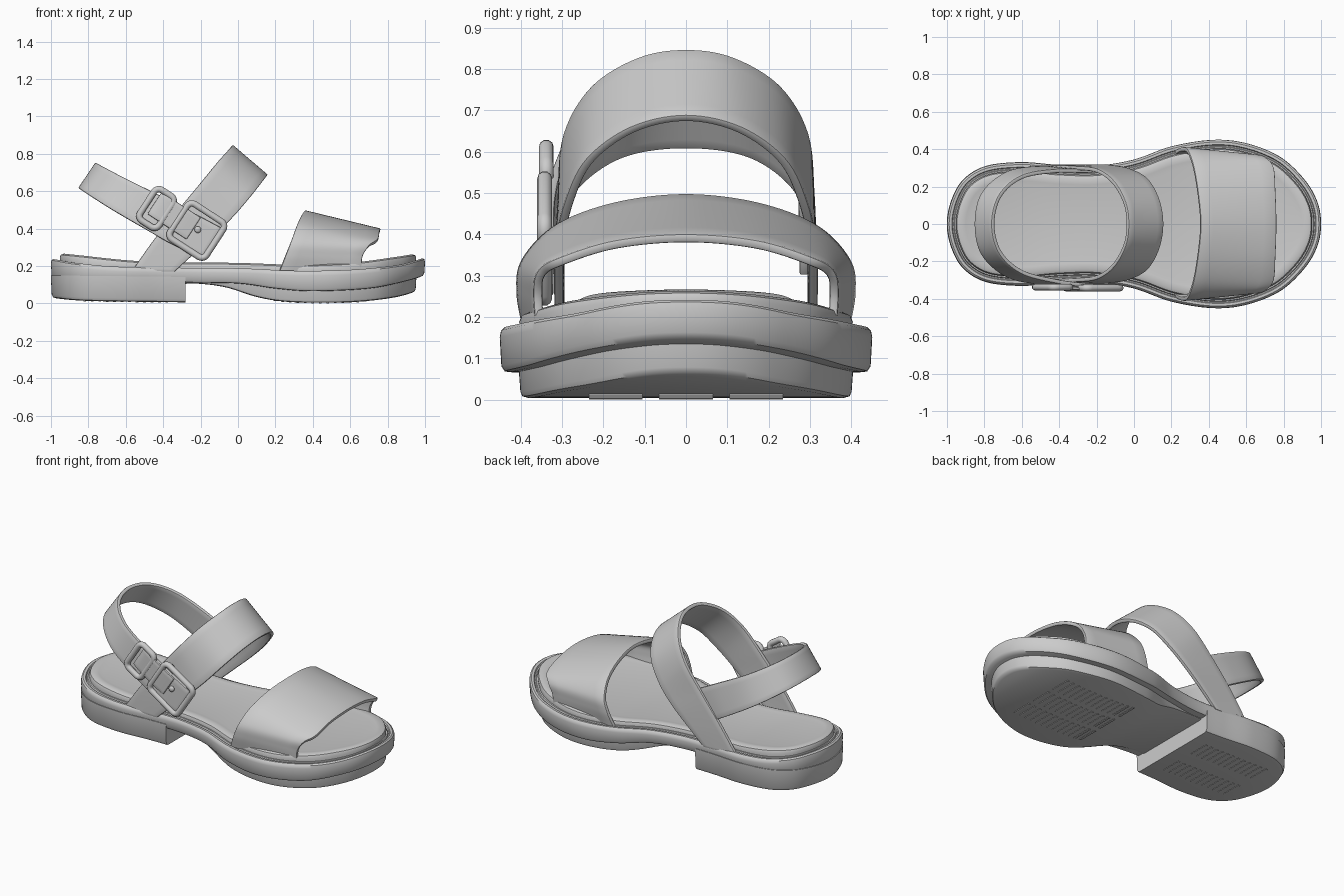
import bpy, bmesh, math
from mathutils import Vector

if "Cube" in bpy.data.objects:
    bpy.data.objects.remove(bpy.data.objects["Cube"])


def spline(pts, n=10):
    """Catmull-Rom curve through the points."""
    p = [Vector(q) for q in pts]
    p = [2 * p[0] - p[1]] + p + [2 * p[-1] - p[-2]]
    out = []
    for i in range(1, len(p) - 2):
        a, b, c, d = p[i - 1:i + 3]
        for k in range(n):
            t = k / n
            out.append(0.5 * (2 * b + (c - a) * t + (2 * a - 5 * b + 4 * c - d) * t * t
                              + (3 * b - a - 3 * c + d) * t ** 3))
    return out + [p[-2]]


def height(pts):
    """Smooth height z as a function of x."""
    c = spline(pts)

    def f(x):
        for a, b in zip(c, c[1:]):
            if x <= b.x:
                return a.y + (b.y - a.y) * max(0, (x - a.x) / (b.x - a.x))
        return c[-1].y
    return f


def finish(ob, angle=40):
    bpy.ops.object.select_all(action='DESELECT')
    ob.select_set(True)
    bpy.context.view_layer.objects.active = ob
    bpy.ops.object.convert(target='MESH')
    bpy.ops.object.shade_smooth_by_angle(angle=math.radians(angle))


def mesh_object(name, bm):
    me = bpy.data.meshes.new(name)
    bm.to_mesh(me)
    bm.free()
    ob = bpy.data.objects.new(name, me)
    bpy.context.collection.objects.link(ob)
    return ob


# Half outline of the sole seen from above, heel to toe (mirrored in y)
OUTLINE = [(-0.975, -0.13), (-1, 0), (-0.975, 0.13), (-0.91, 0.24), (-0.79, 0.31), (-0.6, 0.33),
           (-0.4, 0.315), (-0.2, 0.312), (0, 0.345), (0.2, 0.415), (0.42, 0.45), (0.6, 0.432),
           (0.78, 0.36), (0.91, 0.24), (0.98, 0.12), (1, 0), (0.98, -0.12)]
curve = spline(OUTLINE)
HALF = []
for i in range(10, len(curve) - 10):
    t = (curve[i + 1] - curve[i - 1]).normalized()
    HALF.append((curve[i], Vector((t.y, -t.x))))
HALF[0] = (Vector((-1, 0)), Vector((1, 0)))
HALF[-1] = (Vector((1, 0)), Vector((-1, 0)))


def slab(name, rings, x0=-2, x1=2):
    """Stack of inset outline rings (inset, height function, offset), capped both ends."""
    half = [h for h in HALF if x0 <= h[0].x <= x1]
    bm = bmesh.new()
    loops = []
    for inset, f, dz in rings:
        side = [p + n * inset for p, n in half]
        full = side + [Vector((p.x, -p.y)) for p in reversed(side)]
        loops.append([bm.verts.new((p.x, p.y, f(p.x) + dz)) for p in full])
    m = len(loops[0])
    for a, b in zip(loops, loops[1:]):
        for i in range(m):
            j = (i + 1) % m
            bm.faces.new((a[i], a[j], b[j], b[i]))
    for lp in (loops[0], loops[-1]):
        for i in range(m // 2 - 1):
            bm.faces.new((lp[i], lp[i + 1], lp[m - 2 - i], lp[m - 1 - i]))
    bmesh.ops.remove_doubles(bm, verts=bm.verts, dist=1e-5)
    bmesh.ops.recalc_face_normals(bm, faces=bm.faces)
    ob = mesh_object(name, bm)
    finish(ob)
    return ob


def band(name, edge_a, edge_b, thick=0.022, across=6):
    """Leather strap lofted between its two edges."""
    bm = bmesh.new()
    rows = [[bm.verts.new(a.lerp(b, k / across)) for k in range(across + 1)]
            for a, b in zip(spline(edge_a, 8), spline(edge_b, 8))]
    for r, s in zip(rows, rows[1:]):
        for k in range(across):
            bm.faces.new((r[k], r[k + 1], s[k + 1], s[k]))
    ob = mesh_object(name, bm)
    sol = ob.modifiers.new("thickness", 'SOLIDIFY')
    sol.thickness, sol.offset = thick, 0
    bev = ob.modifiers.new("soft_edge", 'BEVEL')
    bev.width, bev.segments, bev.limit_method = 0.006, 2, 'ANGLE'
    bev.angle_limit = math.radians(50)
    finish(ob)
    return ob


def mirrored(half):
    return half + [(x, -y, z) for x, y, z in reversed(half[:-1])]


# Sole layers
sole_top = height([(-1, .24), (-.85, .215), (-.6, .195), (0, .188), (.3, .175), (.6, .18),
                   (.85, .205), (1, .245)])
sole_low = height([(-1, .12), (-.28, .112), (0, .107), (.2, .08), (.4, .066), (.7, .08),
                   (.9, .12), (1, .15)])
tread_low = height([(-.3, .105), (-.2, .105), (-.06, .085), (.1, .035), (.25, .01), (.45, .004),
                    (.65, .01), (.85, .035), (1, .08)])
heel_low = height([(-1, .03), (-.8, .014), (-.28, .006)])
bed_top = height([(-1, .275), (-.85, .258), (-.5, .225), (0, .217), (.3, .208), (.6, .218),
                  (.85, .25), (1, .275)])
slab("midsole", [(.03, sole_low, 0), (.012, sole_low, .002), (.004, sole_low, .014),
                 (0, sole_top, -.025), (.003, sole_top, -.008), (.012, sole_top, 0),
                 (.026, sole_top, 0), (.03, sole_top, -.008), (.036, sole_top, -.008),
                 (.04, sole_top, 0), (.08, sole_top, 0)])
slab("footbed", [(.05, sole_top, -.01), (.047, bed_top, -.022), (.053, bed_top, -.008),
                 (.07, bed_top, 0), (.1, bed_top, -.003), (.125, bed_top, -.007)])
slab("outsole", [(.07, tread_low, 0), (.055, tread_low, .004), (.05, tread_low, .015),
                 (.045, sole_low, .02)], x0=-.3)
slab("heel", [(.03, heel_low, 0), (.012, heel_low, .004), (.004, heel_low, .018),
              (-.001, sole_low, .03)], x1=-.28)

# Short tread bars under forefoot and heel
bm = bmesh.new()
for low, xs, ys in ((tread_low, [.2 + .04 * i for i in range(13)], (-.17, .0, .17)),
                    (heel_low, [-.82 + .04 * i for i in range(12)], (-.12, .12))):
    for x in xs:
        for y in ys:
            res = bmesh.ops.create_cube(bm, size=1)
            for v in res['verts']:
                v.co = (x + v.co.x * .014, y + v.co.y * .13, low(x) + .003 + v.co.z * .012)
mesh_object("tread_bars", bm)

# Toe strap
band("toe_strap",
     mirrored([(.22, .385, .17), (.255, .4, .26), (.285, .388, .335), (.315, .31, .415),
               (.34, .17, .468), (.355, 0, .488)]),
     mirrored([(.66, .352, .17), (.665, .358, .25), (.7, .35, .305), (.745, .3, .335),
               (.755, .17, .375), (.76, 0, .39)]))

# Instep strap, anchored on both sides of the sole
band("instep_strap",
     mirrored([(-.57, .305, .17), (-.45, .305, .34), (-.32, .3, .5), (-.2, .285, .645),
               (-.11, .22, .755), (-.05, .11, .822), (-.035, 0, .84)]),
     mirrored([(-.34, .305, .17), (-.23, .308, .27), (-.12, .305, .37), (-.02, .285, .47),
               (.07, .235, .575), (.13, .13, .652), (.152, 0, .68)]))

# Heel strap: ends under the instep strap on one side, runs to the buckle on the other
band("heel_strap",
     [(-.22, .283, .475), (-.42, .283, .578), (-.6, .25, .667), (-.715, .15, .727), (-.753, 0, .748),
      (-.715, -.15, .727), (-.6, -.255, .667), (-.42, -.305, .578), (-.25, -.327, .49),
      (-.09, -.33, .405)],
     [(-.32, .285, .3), (-.5, .3, .4), (-.68, .27, .505), (-.81, .16, .588), (-.845, 0, .612),
      (-.81, -.16, .588), (-.68, -.275, .505), (-.5, -.315, .4), (-.34, -.33, .31),
      (-.19, -.332, .25)])

# Buckle parts lie in a plane tilted along the heel strap
TILT = math.radians(33)


def buckle_point(cx, cz, u, v, y):
    c, s = math.cos(TILT), math.sin(TILT)
    return (cx + u * c + v * s, y, cz - u * s + v * c)


def frame(name, cx, cz, hu, hv, y, radius, corner=.03):
    cu = bpy.data.curves.new(name, 'CURVE')
    cu.dimensions = '3D'
    cu.bevel_depth, cu.bevel_resolution = radius, 3
    pts = []
    for q, (su, sv) in enumerate(((1, 1), (-1, 1), (-1, -1), (1, -1))):
        for k in range(6):
            a = math.radians(90 * q + 18 * k)
            pts.append(buckle_point(cx, cz, su * (hu - corner) + corner * math.cos(a),
                                    sv * (hv - corner) + corner * math.sin(a), y))
    sp = cu.splines.new('POLY')
    sp.points.add(len(pts) - 1)
    for p, co in zip(sp.points, pts):
        p.co = (*co, 1)
    sp.use_cyclic_u = True
    ob = bpy.data.objects.new(name, cu)
    bpy.context.collection.objects.link(ob)
    finish(ob, 60)


frame("buckle_frame", -.22, .39, .115, .112, -.342, .018)
frame("buckle_keeper", -.435, .508, .06, .098, -.338, .018)

# Strap tail passing through the buckle
tail = [(-.17, -.334), (-.12, -.344), (0, -.346), (.08, -.342)]
band("strap_tail", [buckle_point(-.22, .39, u - .1, .07, y) for u, y in tail],
     [buckle_point(-.22, .39, u - .1, -.07, y) for u, y in tail], .014)

# Stud in the middle of the buckle
bpy.ops.mesh.primitive_uv_sphere_add(segments=16, ring_count=8, radius=.018,
                                     location=(-.215, -.347, .395))
bpy.context.object.name = "buckle_stud"
bpy.context.object.scale.y = .7
finish(bpy.context.object)
